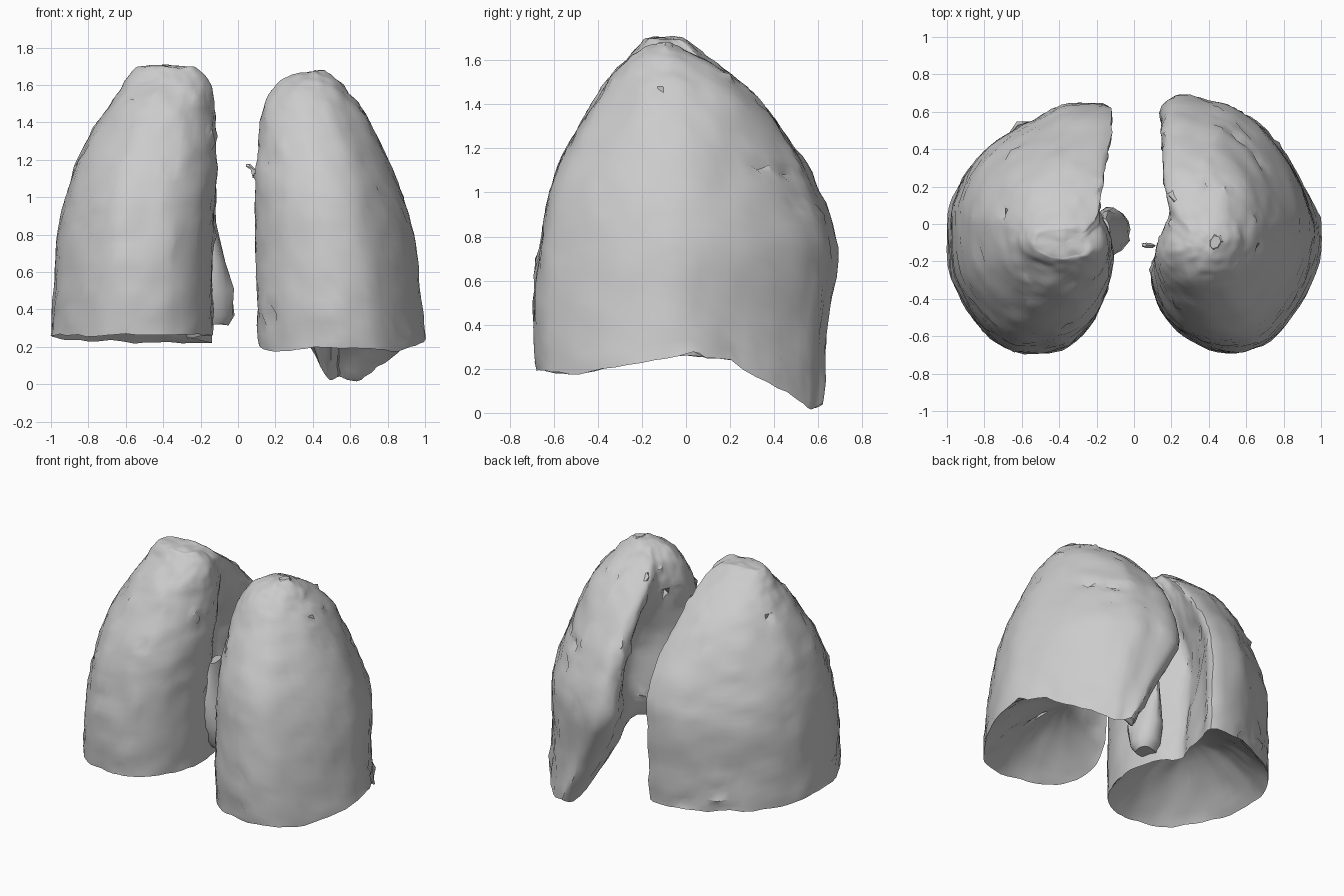
import bpy, bmesh, math, random
from mathutils import Vector, noise

random.seed(4)
cube = bpy.data.objects.get("Cube")
if cube:
    bpy.data.objects.remove(cube, do_unlink=True)

grey = bpy.data.materials.new("tissue grey")
grey.use_nodes = True
grey.diffuse_color = (0.6, 0.6, 0.6, 1)
grey.node_tree.nodes["Principled BSDF"].inputs["Base Color"].default_value = (0.6, 0.6, 0.6, 1)

# Normalised plan outlines: u runs medial to lateral, v runs front to back
LEFT_PLAN = [(.05, .93), (.15, 1), (.35, .98), (.52, .95), (.73, .84), (.9, .68),
             (1, .5), (.97, .32), (.84, .15), (.67, .03), (.45, 0), (.23, .05),
             (.08, .14), (0, .27), (.02, .4), (.08, .52), (.1, .62), (.06, .78)]
RIGHT_PLAN = [(0, .99), (.25, 1), (.47, .94), (.77, .82), (.94, .67), (1, .52),
              (.97, .3), (.83, .13), (.65, .02), (.42, 0), (.24, .03), (.08, .14),
              (0, .3), (0, .45), (.06, .56), (.15, .64), (.1, .73), (.06, .86)]

# Levels: height, medial x, lateral x, front y, back y
LEFT_LEVELS = [(.2, .11, 1, -.68, .62), (.45, .1, .97, -.69, .64), (.75, .09, .945, -.66, .69),
               (1, .09, .88, -.62, .61), (1.2, .1, .8, -.54, .51), (1.4, .105, .71, -.42, .37),
               (1.52, .14, .63, -.34, .23), (1.6, .2, .56, -.27, .1),
               (1.65, .28, .5, -.2, 0), (1.67, .35, .47, -.16, -.05)]
RIGHT_LEVELS = [(.25, .14, 1, -.68, .62), (.5, .14, .985, -.69, .63), (.8, .13, .965, -.66, .64),
                (1, .12, .92, -.62, .6), (1.2, .11, .86, -.54, .5), (1.4, .12, .75, -.43, .37),
                (1.52, .13, .67, -.35, .24), (1.62, .15, .6, -.26, .1),
                (1.69, .22, .55, -.2, 0), (1.7, .27, .52, -.18, -.04)]

# Height of the lower edge by depth
LEFT_RIM = [(-.7, .2), (-.5, .17), (-.2, .23), (0, .26), (.2, .24), (.3, .17),
            (.45, .1), (.57, .01), (.65, .05)]
RIGHT_RIM = [(-.7, .265), (0, .26), (.65, .22)]


def spline(points, steps, closed):
    """Sample a Catmull-Rom curve through the points."""
    n, out = len(points), []
    pick = (lambda i: points[i % n]) if closed else (lambda i: points[max(0, min(n - 1, i))])
    for i in range(n if closed else n - 1):
        p = [pick(i + k) for k in (-1, 0, 1, 2)]
        for s in range(steps):
            t = s / steps
            out.append([.5 * (2 * b + (c - a) * t + (2 * a - 5 * b + 4 * c - d) * t * t
                              + (3 * b - a - 3 * c + d) * t ** 3) for a, b, c, d in zip(*p)])
    return out if closed else out + [list(points[-1])]


def lookup(table, x):
    for (x0, y0), (x1, y1) in zip(table, table[1:]):
        if x <= x1:
            return y0 + (y1 - y0) * max(0, (x - x0) / (x1 - x0))
    return table[-1][1]


def roughen(p):
    """Lumpy surface with a few sharp little creases."""
    q = p + noise.noise_vector(p * 7) * .01 + noise.noise_vector(p * 19) * .008
    if random.random() < .025 and p.z < 1.55:
        q += noise.noise_vector(p * 90) * .045
    return q


def finish(bm, name, angle=35):
    bmesh.ops.recalc_face_normals(bm, faces=bm.faces)
    mesh = bpy.data.meshes.new(name)
    bm.to_mesh(mesh)
    bm.free()
    ob = bpy.data.objects.new(name, mesh)
    bpy.context.collection.objects.link(ob)
    mesh.materials.append(grey)
    bpy.ops.object.select_all(action='DESELECT')
    ob.select_set(True)
    bpy.context.view_layer.objects.active = ob
    bpy.ops.object.shade_smooth_by_angle(angle=math.radians(angle))
    return ob


def lung(name, plan, levels, rim_table, side, hollow, dome_height):
    outline = spline(plan, 4, True)
    rings = []
    for z, xm, xl, yf, yb in spline(levels, 5, False):
        ring = []
        for u, v in outline:
            # Round the section off towards the apex
            k = max(0, min(1, (z - 1.1) / .5)) * .7
            a = math.atan2(v - .5, u - .5)
            u2 = u + (.5 + .5 * math.cos(a) - u) * k
            v2 = v + (.5 + .5 * math.sin(a) - v) * k
            x, y = xm + (xl - xm) * u2, yf + (yb - yf) * v2
            # Hollow the medial face around the root
            x += hollow * math.exp(-((v - .64) / .18) ** 2 - (u / .25) ** 2 - ((z - .95) / .4) ** 2)
            low = max(0, 1 - (z - levels[0][0]) / .5)
            rim = lookup(rim_table, y)
            if side > 0:
                # Rear corner swings outward low down; medial edge is raised
                x += .36 * min(1, low) * max(0, (v - .45) / .5) * max(0, 1 - u) ** 2
                rim += .3 * math.exp(-((v - .62) / .17) ** 2 - (u / .3) ** 2)
            ring.append(Vector((side * x, y, z + (rim - levels[0][0]) * low)))
        rings.append(ring)

    def inset(ring, s, lift):
        c = sum(ring, Vector()) / len(ring)
        return [c + (p - c) * s + Vector((0, 0, lift)) for p in ring]

    # Shallow dome underneath, small flat cap on top
    base, top = rings[0], rings[-1]
    dome = [inset(base, s, dome_height * (1 - s * s)) for s in (.1, .25, .4, .55, .7, .82, .91, .97)]
    rings = dome + rings + [inset(top, s, .005) for s in (.7, .35)]
    bm = bmesh.new()
    loops = [[bm.verts.new(roughen(p)) for p in r] for r in rings]
    n = len(outline)
    for a, b in zip(loops, loops[1:]):
        for i in range(n):
            j = (i + 1) % n
            bm.faces.new((a[i], a[j], b[j], b[i]))
    for end in (loops[0], loops[-1]):
        c = bm.verts.new(sum((v.co for v in end), Vector()) / n)
        for i in range(n):
            bm.faces.new((end[i], end[(i + 1) % n], c))
    return finish(bm, name)


def lump(name, sections, sides=10):
    """Closed stack of elliptical sections: centre x, y, z, half width, half depth."""
    bm = bmesh.new()
    loops = []
    for x, y, z, rx, ry in sections:
        loops.append([bm.verts.new(roughen(Vector((x + rx * math.cos(i * math.tau / sides),
                                                   y + ry * math.sin(i * math.tau / sides), z))))
                      for i in range(sides)])
    for a, b in zip(loops, loops[1:]):
        for i in range(sides):
            j = (i + 1) % sides
            bm.faces.new((a[i], a[j], b[j], b[i]))
    bm.faces.new(loops[0])
    bm.faces.new(loops[-1])
    return finish(bm, name, 40)


lung("left_lung", LEFT_PLAN, LEFT_LEVELS, LEFT_RIM, 1, .2, .24)
lung("right_lung", RIGHT_PLAN, RIGHT_LEVELS, RIGHT_RIM, -1, .1, .3)

# Flap of tissue low on the medial face of the right side
lump("right_medial_flap", [(-.12, -.03, .32, .07, .06), (-.12, -.03, .37, .1, .1),
                           (-.13, -.04, .5, .105, .13), (-.14, -.05, .65, .075, .13),
                           (-.15, -.05, .8, .05, .12), (-.16, -.05, .92, .03, .08)], 14)
# Small torn tags
lump("left_medial_tag", [(.1, -.11, 1.1, .02, .012), (.085, -.11, 1.14, .025, .012),
                         (.055, -.11, 1.155, .02, .015), (.05, -.11, 1.17, .012, .01)], 5)
lump("left_apex_tag", [(.43, -.1, 1.6, .05, .06), (.44, -.1, 1.66, .04, .05),
                       (.44, -.1, 1.68, .025, .035)], 7)
